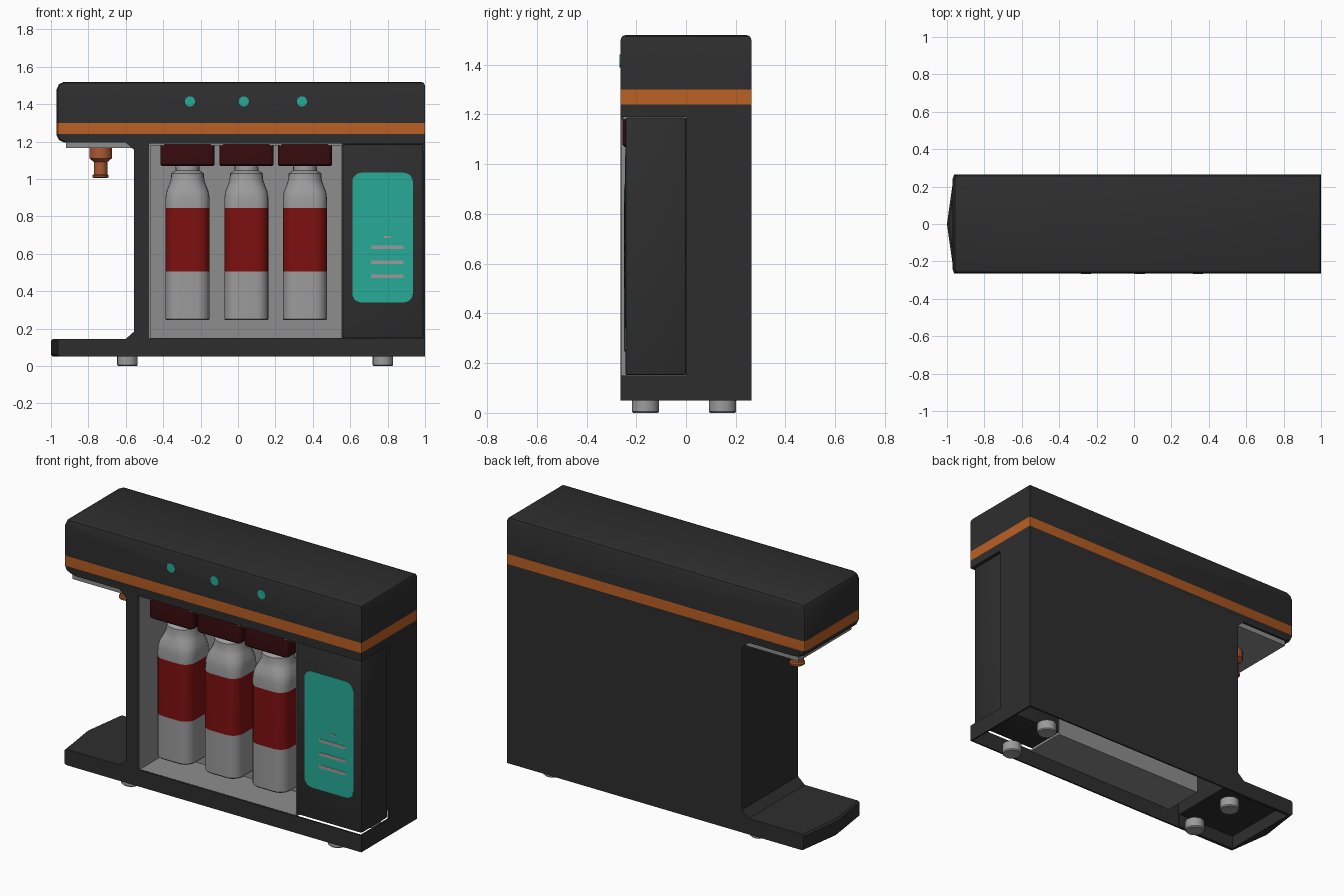
import bpy, bmesh, math
from mathutils import Vector

if "Cube" in bpy.data.objects:
    bpy.data.objects.remove(bpy.data.objects["Cube"])

# ---------- colours ----------
def mat(name, r, g, b):
    m = bpy.data.materials.new(name)
    m.diffuse_color = (r, g, b, 1)
    m.use_nodes = True
    m.node_tree.nodes["Principled BSDF"].inputs["Base Color"].default_value = m.diffuse_color
    return m

DARK = mat("charcoal", 0.027, 0.027, 0.027)
ORANGE = mat("orange", 0.50, 0.115, 0.017)
TEAL = mat("teal", 0.02, 0.40, 0.31)
GREY = mat("grey", 0.27, 0.27, 0.27)
SILVER = mat("silver", 0.33, 0.33, 0.33)
RED = mat("label red", 0.21, 0.005, 0.005)
MAROON = mat("maroon", 0.035, 0.003, 0.004)
COPPER = mat("copper", 0.42, 0.10, 0.035)

# ---------- helpers ----------
def finish(name, bm, mats, smooth=True):
    bmesh.ops.recalc_face_normals(bm, faces=bm.faces[:])
    me = bpy.data.meshes.new(name)
    bm.to_mesh(me)
    bm.free()
    for m in mats:
        me.materials.append(m)
    ob = bpy.data.objects.new(name, me)
    bpy.context.collection.objects.link(ob)
    if smooth:
        bpy.ops.object.select_all(action='DESELECT')
        ob.select_set(True)
        bpy.context.view_layer.objects.active = ob
        bpy.ops.object.shade_smooth_by_angle(angle=math.radians(35))
    return ob

def prism_bm(pts, y0, y1):
    """Outline in x/z pushed along y."""
    bm = bmesh.new()
    f = bm.faces.new([bm.verts.new((x, y0, z)) for x, z in pts])
    g = bmesh.ops.extrude_face_region(bm, geom=[f])['geom']
    vs = [v for v in g if isinstance(v, bmesh.types.BMVert)]
    bmesh.ops.translate(bm, verts=vs, vec=(0, y1 - y0, 0))
    return bm

def rounded(cx, cy, hx, hy, r, n=5):
    out = []
    for q, (sx, sy) in enumerate([(1, 1), (-1, 1), (-1, -1), (1, -1)]):
        for i in range(n + 1):
            a = (q + i / n) * math.pi / 2
            out.append((cx + sx * (hx - r) + r * math.cos(a),
                        cy + sy * (hy - r) + r * math.sin(a)))
    return out

def plate(name, cx, cz, hx, hz, r, y0, y1, m):
    return finish(name, prism_bm(rounded(cx, cz, hx, hz, r), y0, y1), [m])

def box(name, x, y, z, m=None, bevel=0):
    bm = prism_bm([(x[0], z[0]), (x[1], z[0]), (x[1], z[1]), (x[0], z[1])], *y)
    if bevel:
        bmesh.ops.bevel(bm, geom=bm.edges[:], offset=bevel, segments=2,
                        profile=0.5, affect='EDGES')
    return finish(name, bm, [m] if m else [], smooth=bool(bevel))

def loft(name, cx, cy, rings, mats, rule=None):
    """Rounded sections (z, half x, half y, corner radius) stacked upwards."""
    bm = bmesh.new()
    loops = [[bm.verts.new((x, y, z)) for x, y in rounded(cx, cy, hx, hy, r * 0.999)]
             for z, hx, hy, r in rings]
    bm.faces.new(loops[0])
    bm.faces.new(loops[-1])
    n = len(loops[0])
    for a, b in zip(loops, loops[1:]):
        for i in range(n):
            j = (i + 1) % n
            f = bm.faces.new((a[i], a[j], b[j], b[i]))
            if rule:
                f.material_index = rule(f.calc_center_median().z)
    return finish(name, bm, mats)

# ---------- housing: C-shaped side profile ----------
W = 0.264
profile = [(1, 0.05), (1, 1.52), (-0.93, 1.52), (-0.957, 1.507), (-0.97, 1.48),
           (-0.97, 1.235), (-0.957, 1.208), (-0.93, 1.195), (-0.6, 1.195),
           (-0.555, 1.155), (-0.555, 0.185), (-0.6, 0.145), (-0.99, 0.145),
           (-1, 0.135), (-1, 0.06), (-0.99, 0.05)]
bm = prism_bm(profile, -W, W)
rim = []
for e in bm.edges:
    c = (e.verts[0].co + e.verts[1].co) / 2
    on_side = abs(abs(c.y) - W) < 0.001
    if (on_side and (c.z > 1.5 or (c.x < -0.92 and c.z > 1.2))) or (c.x > 0.99 and c.z > 1.51):
        rim.append(e)
bmesh.ops.bevel(bm, geom=rim, offset=0.022, segments=2, profile=0.5, affect='EDGES')
# trim lines of the orange band, and the centre line for the pointed tray
for co, no in (((0, 0, 1.30), (0, 0, 1)), ((0, 0, 1.24), (0, 0, 1)), ((0, 0, 0), (0, 1, 0))):
    bmesh.ops.bisect_plane(bm, geom=bm.verts[:] + bm.edges[:] + bm.faces[:],
                           plane_co=co, plane_no=no)
for v in bm.verts:
    if v.co.x < -0.98 and abs(v.co.y) > 0.1:
        v.co.x += 0.037
for f in bm.faces:
    c = f.calc_center_median()
    f.material_index = int(1.24 < c.z < 1.30 and abs(f.normal.z) < 0.9)
housing = finish("housing", bm, [DARK, ORANGE], smooth=False)

# front bay, hollow body and hollow tray cut out of the housing
cutters = [box("bay_cutter", (-0.475, 1.1), (-0.4, 0.0), (0.15, 1.19)),
           box("body_cutter", (-0.545, 0.99), (-0.254, 0.254), (-0.1, 1.15)),
           box("tray_cutter", (-0.94, -0.53), (-0.245, 0.245), (-0.1, 0.13))]
bpy.ops.object.select_all(action='DESELECT')
housing.select_set(True)
bpy.context.view_layer.objects.active = housing
for c in cutters:
    c.hide_render = True
    mod = housing.modifiers.new(c.name, 'BOOLEAN')
    mod.operation, mod.solver, mod.object = 'DIFFERENCE', 'EXACT', c
    bpy.ops.object.modifier_apply(modifier=mod.name)
    bpy.data.objects.remove(c)
bpy.ops.object.shade_smooth_by_angle(angle=math.radians(35))

# ---------- bay liner ----------
L, R, B, T = -0.475, 0.56, 0.14, 1.189
box("liner_back", (L, R), (-0.006, 0.0), (B, T), GREY)
box("liner_floor", (L, R), (-0.253, -0.006), (B, 0.15), GREY)
box("liner_ceiling", (L, R), (-0.253, -0.006), (1.18, T), GREY)
box("liner_left", (L, L + 0.006), (-0.26, -0.006), (0.15, 1.18), GREY)
box("liner_right", (R - 0.006, R), (-0.242, -0.006), (0.15, 1.18), GREY)

# ---------- door with screen ----------
box("door", (R, 0.987), (-0.243, 0.0), (0.152, 1.187), DARK, 0.006)
plate("screen", 0.773, 0.687, 0.162, 0.347, 0.05, -0.246, -0.243, TEAL)
for i, z in enumerate((0.635, 0.555, 0.48)):
    plate(f"screen_line_{i}", 0.797, z, 0.087, 0.01, 0.004, -0.248, -0.246, SILVER)
plate("screen_mark", 0.797, 0.69, 0.02, 0.005, 0.004, -0.248, -0.246, SILVER)

# ---------- bottles, caps and lamps ----------
for i, x in enumerate((-0.27, 0.045, 0.358)):
    prof = [(0.245, 0.112, 0.06), (0.252, 0.118, 0.065), (0.505, 0.118, 0.065),
            (0.845, 0.118, 0.065), (0.90, 0.118, 0.07), (0.935, 0.112, 0.075),
            (0.97, 0.098, 0.08), (0.995, 0.09, 0.085), (1.03, 0.088, 0.086),
            (1.045, 0.064, 0.064), (1.09, 0.062, 0.062)]
    loft(f"bottle_{i}", x, -0.132, [(z, h, h, r) for z, h, r in prof], [SILVER, RED],
         lambda z: int(0.505 < z < 0.845))
    loft(f"bottle_holder_{i}", x, -0.131,
         [(1.07, 0.138, 0.117, 0.02), (1.077, 0.145, 0.124, 0.025),
          (1.18, 0.145, 0.124, 0.025), (1.188, 0.143, 0.122, 0.025)], [MAROON])
for i, x in enumerate((-0.257, 0.031, 0.342)):
    plate(f"lamp_{i}", x, 1.415, 0.027, 0.027, 0.0268, -W - 0.003, -W + 0.003, TEAL)

# ---------- spout ----------
box("spout_plate", (-0.92, -0.555), (-0.25, 0.25), (1.165, 1.197), GREY)
loft("nozzle", -0.735, 0.0,
     [(z, r, r, r) for z, r in [(1.005, 0.036), (1.01, 0.043), (1.02, 0.043), (1.025, 0.036),
                                (1.09, 0.036), (1.105, 0.052), (1.11, 0.06), (1.17, 0.06)]],
     [COPPER])

# ---------- feet ----------
for x in (-0.591, 0.775):
    for y in (-0.163, 0.147):
        loft(f"foot_{x}_{y}", x, y,
             [(z, r, r, r) for z, r in [(0, 0.049), (0.006, 0.055), (0.06, 0.055)]], [SILVER])
